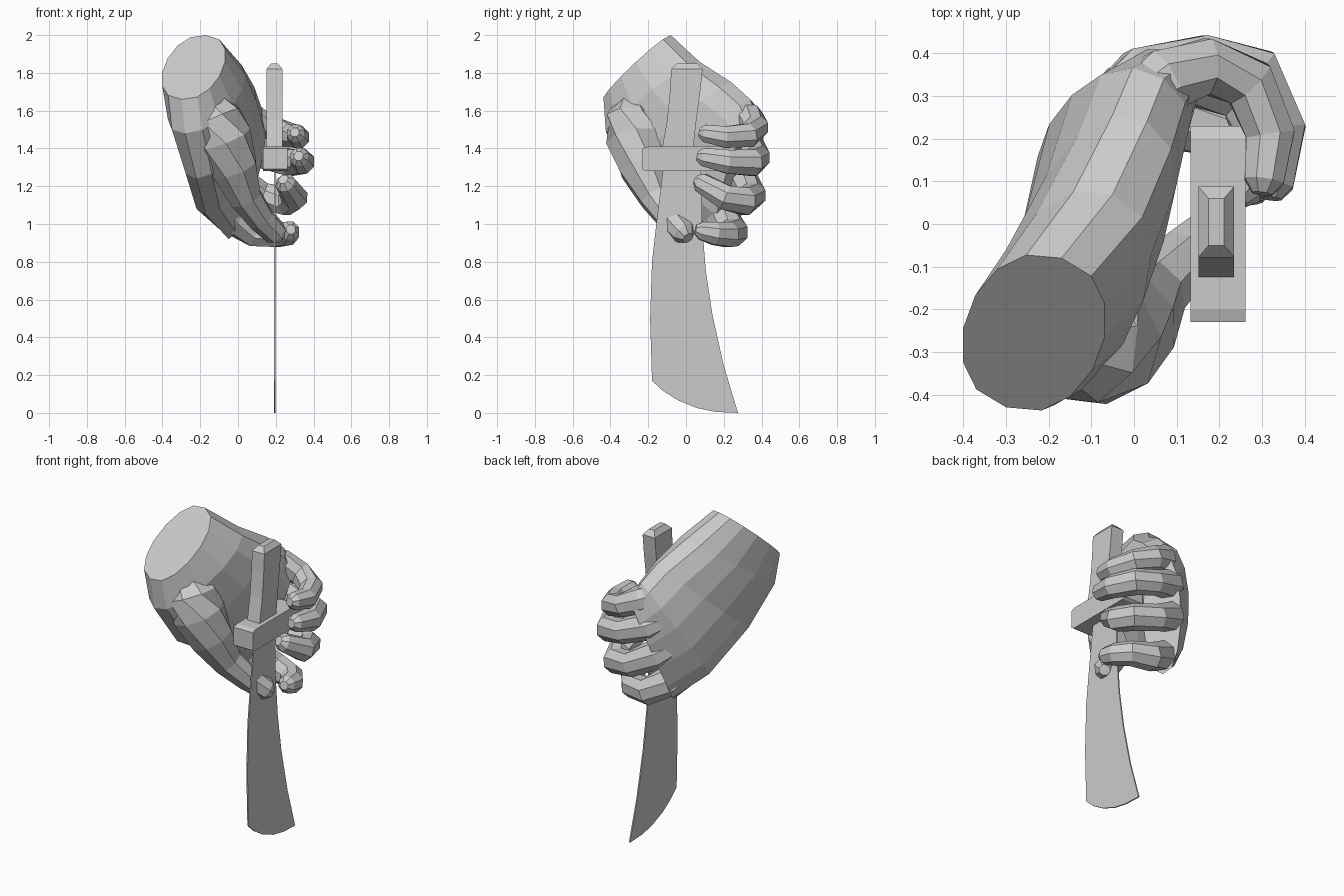
import bpy, bmesh, math
from mathutils import Vector as V

if "Cube" in bpy.data.objects:
    bpy.data.objects.remove(bpy.data.objects["Cube"])


def loft(name, rings):
    """Skin a list of equal-sized point rings and cap both ends."""
    bm = bmesh.new()
    vs = [[bm.verts.new(p) for p in r] for r in rings]
    n = len(rings[0])
    for a, b in zip(vs, vs[1:]):
        for i in range(n):
            j = (i + 1) % n
            bm.faces.new((a[i], a[j], b[j], b[i]))
    bm.faces.new(vs[0])
    bm.faces.new(vs[-1][::-1])
    bmesh.ops.recalc_face_normals(bm, faces=bm.faces)
    me = bpy.data.meshes.new(name)
    bm.to_mesh(me)
    bm.free()
    ob = bpy.data.objects.new(name, me)
    bpy.context.collection.objects.link(ob)
    return ob


def prism(name, profile, x0, x1):
    """Extrude a y-z profile along x."""
    return loft(name, [[(x, y, z) for y, z in profile] for x in (x0, x1)])


def tube(name, path, sides=8):
    """Tapered limb through (x, y, z, radius) points with a blunt tip."""
    pts = [V(p[:3]) for p in path]
    rad = [p[3] for p in path]
    d = (pts[-1] - pts[-2]).normalized()
    pts.append(pts[-1] + d * rad[-1] * 0.6)
    rad.append(rad[-1] * 0.5)
    rings = []
    for i, p in enumerate(pts):
        t = (pts[min(i + 1, len(pts) - 1)] - pts[max(i - 1, 0)]).normalized()
        s = t.cross(V((0, 0, 1))).normalized()
        u = s.cross(t)
        rings.append([p + rad[i] * (s * math.cos(a) + u * math.sin(a))
                      for a in (2 * math.pi * (k + .5) / sides for k in range(sides))])
    return loft(name, rings)


# palm and wrist: little-finger edge, thumb edge, half-thickness vector
sections = [
    ((-.17, -.08, 2.0), (-.30, -.43, 1.66), (.155, -.05, -.01)),
    ((-.05, .07, 1.86), (-.28, -.42, 1.48), (.165, -.06, .0)),
    ((.03, .24, 1.75), (-.22, -.28, 1.24), (.14, -.08, .0)),
    ((.07, .34, 1.66), (-.17, .03, 1.05), (.125, -.085, .0)),
    ((.12, .38, 1.56), (-.05, .19, .92), (.07, -.08, .0)),
]
rings = []
for p, t, n in sections:
    p, t, n = V(p), V(t), V(n)
    c, w = (p + t) / 2, (p - t) / 2
    ring = []
    for k in range(14):
        a = 2 * math.pi * k / 14
        co, si = math.cos(a), math.sin(a)
        ring.append(c + w * co + n * math.copysign(abs(si) ** .85, si))
    rings.append(ring)
hand = loft("hand", rings)

# four curled fingers and the thumb
limbs = {
    "little_finger": [(-.02, .27, 1.60, .06), (.07, .335, 1.56, .08), (.17, .37, 1.51, .07),
                      (.27, .33, 1.47, .068), (.32, .21, 1.46, .062), (.305, .10, 1.48, .05)],
    "ring_finger": [(-.07, .26, 1.46, .065), (.02, .335, 1.41, .085), (.17, .375, 1.35, .073),
                    (.28, .35, 1.325, .076), (.34, .22, 1.33, .068), (.325, .09, 1.355, .052)],
    "middle_finger": [(-.10, .22, 1.29, .065), (-.01, .30, 1.23, .088), (.13, .35, 1.15, .076),
                      (.26, .31, 1.12, .078), (.3, .21, 1.14, .072), (.25, .08, 1.22, .055)],
    "index_finger": [(-.11, .12, 1.12, .07), (-.03, .20, 1.03, .088), (.09, .25, .955, .082),
                     (.21, .22, .945, .072), (.265, .15, .95, .065), (.275, .08, .965, .052)],
    "thumb": [(-.17, -.26, 1.66, .09), (-.12, -.28, 1.56, .145), (-.08, -.27, 1.45, .155),
              (-.02, -.23, 1.30, .13), (.04, -.16, 1.14, .09), (.12, -.08, 1.03, .075),
              (.2, -.01, .95, .065)],
}
bpy.context.view_layer.objects.active = hand
for name, path in limbs.items():
    limb = tube(name, path)
    m = hand.modifiers.new(name, "BOOLEAN")
    m.operation, m.solver, m.object = "UNION", "EXACT", limb
    bpy.ops.object.modifier_apply(modifier=m.name)
    bpy.data.objects.remove(limb)

# blade
prism("blade", [(-.12, 1.3), (-.155, 1.02), (-.18, .8), (-.19, .5), (-.18, .17),
                (-.12, .115), (-.04, .065), (.06, .025), (.16, .005), (.275, 0),
                (.20, .25), (.14, .52), (.105, .75), (.085, 1.0), (.08, 1.3)], .19, .198)

# guard
prism("guard", [(-.23, 1.29), (-.215, 1.28), (.215, 1.28), (.23, 1.29),
                (.23, 1.40), (.2, 1.41), (-.2, 1.41), (-.23, 1.40)], .132, .262)

# handle with a chamfered, slightly curved grip
grip = [(1.38, -.13, .035, .042), (1.55, -.1, .055, .042), (1.7, -.085, .075, .042),
        (1.82, -.078, .088, .042), (1.85, -.05, .06, .018)]
loft("handle", [[(.193 - h, a, z), (.193 + h, a, z), (.193 + h, b, z), (.193 - h, b, z)]
                for z, a, b, h in grip])
